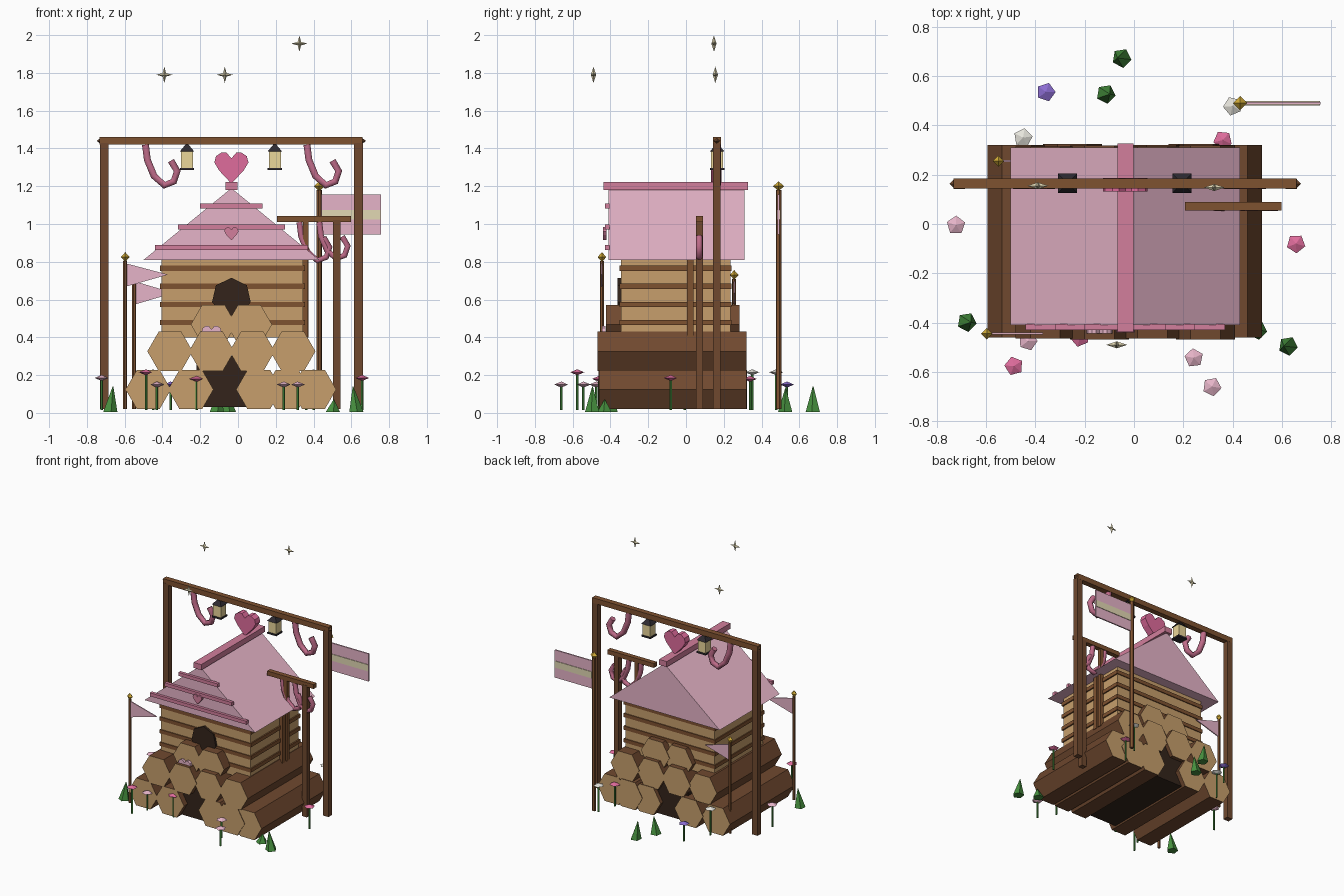
import bpy, bmesh, math
from mathutils import Vector, Matrix

if "Cube" in bpy.data.objects:
    bpy.data.objects.remove(bpy.data.objects["Cube"])


def mat(name, hexcol):
    m = bpy.data.materials.new(name)
    c = [int(hexcol[i:i + 2], 16) / 255 for i in (0, 2, 4)]
    m.diffuse_color = [((v + .055) / 1.055) ** 2.4 for v in c] + [1]
    m.use_nodes = True
    m.node_tree.nodes["Principled BSDF"].inputs["Base Color"].default_value = m.diffuse_color
    return m


BARK = mat("bark", "70492F")
BEAM = mat("beam", "7F5230")
TAN = mat("cut_wood", "C79F6C")
DARK = mat("dark_wood", "33241B")
IRON = mat("iron", "2E2A30")
ROSE = mat("rose", "E6B4C8")
PINK = mat("pink", "D27E9C")
HOT = mat("hot_pink", "DF6C9C")
CANE = mat("cane_pink", "C06C8A")
CREAM = mat("cream", "E2D8B4")
GLOW = mat("lantern_glow", "EBD79A")
GOLD = mat("gold", "D2AC38")
GREEN = mat("leaf", "47913F")
WHITE = mat("white_petal", "E6E4DC")
VIOLET = mat("violet_petal", "8B6CD0")


def add(name, bm, *mats):
    bmesh.ops.recalc_face_normals(bm, faces=bm.faces)
    me = bpy.data.meshes.new(name)
    bm.to_mesh(me)
    bm.free()
    for m in mats:
        me.materials.append(m)
    ob = bpy.data.objects.new(name, me)
    bpy.context.collection.objects.link(ob)
    return ob


def box(name, x0, x1, y0, y1, z0, z1, m):
    bm = bmesh.new()
    M = Matrix.Translation(((x0 + x1) / 2, (y0 + y1) / 2, (z0 + z1) / 2))
    bmesh.ops.create_cube(bm, size=1, matrix=M @ Matrix.Diagonal((x1 - x0, y1 - y0, z1 - z0, 1)))
    return add(name, bm, m)


def cone(name, x, y, z0, z1, r0, r1, n, m, lean=0):
    bm = bmesh.new()
    bmesh.ops.create_cone(bm, cap_ends=True, segments=n, radius1=r0, radius2=r1, depth=z1 - z0,
                          matrix=Matrix.Translation((x, y, (z0 + z1) / 2)) @ Matrix.Rotation(math.pi / 4, 4, 'Z'))
    for v in bm.verts:
        v.co.x += lean * (v.co.z - z0)
    return add(name, bm, m)


def prism(name, pts, y0, y1, *mats):
    """Extrude an (x, z) outline along y; end caps use the second material if given."""
    bm = bmesh.new()
    f = bm.faces.new([bm.verts.new((x, y0, z)) for x, z in pts])
    r = bmesh.ops.extrude_face_region(bm, geom=[f])
    bmesh.ops.translate(bm, vec=(0, y1 - y0, 0), verts=[v for v in r['geom'] if isinstance(v, bmesh.types.BMVert)])
    bm.normal_update()
    if len(mats) > 1:
        for f in bm.faces:
            f.material_index = int(abs(f.normal.y) > .9)
    return add(name, bm, *mats)


def ngon(x, z, r, n, a0=0):
    return [(x + r * math.cos(a0 + math.tau * i / n), z + r * math.sin(a0 + math.tau * i / n)) for i in range(n)]


def diamond(name, x, y, z, r, h, m, n=4, turn=0):
    bm = bmesh.new()
    top, bot = bm.verts.new((x, y, z + h)), bm.verts.new((x, y, z - h))
    ring = [bm.verts.new((x + r * math.cos(turn + math.tau * i / n), y + r * math.sin(turn + math.tau * i / n), z))
            for i in range(n)]
    for i in range(n):
        for p in (top, bot):
            bm.faces.new((ring[i], ring[(i + 1) % n], p))
    return add(name, bm, m)


def heart(name, x, y, z, s, t, m):
    half = [(0, -1), (.75, -.2), (1.05, .3), (.95, .68), (.6, .92), (.3, .9)]
    pts = half + [(0, .55)] + [(-a, b) for a, b in half[:0:-1]]
    prism(name, [(x + a * s, z + b * s) for a, b in pts], y - t / 2, y + t / 2, m)


# log pile, bark sides with pale cut ends
rows = [((-.475, -.25, .11, .26, .40), .124, -.46, .32),
        ((-.36, -.14, .075, .29), .326, -.465, .315),
        ((-.13, .06), .468, -.42, .28)]
for ri, (xs, z, y0, y1) in enumerate(rows):
    for i, x in enumerate(xs):
        j = .004 * (i % 2)
        prism(f"log_{ri + 1}_{i + 1}", ngon(x, z, .12, 6), y0 - j, y1 + j, BARK, TAN)
box("pile_core", -.22, .08, -.42, .29, .03, .3, DARK)

# cabin walls with raised plank strips
box("cabin_walls", -.405, .345, -.345, .235, .4, .815, TAN)
for i in range(4):
    z = .478 + .096 * i
    box(f"wall_strip_{i + 1}", -.412, .355, -.352, .242, z - .014, z + .014, BEAM)
box("corner_post", .34, .37, .005, .04, .4, .81, BEAM)
prism("round_doorway", ngon(-.035, .61, .105, 7, math.pi / 2), -.362, -.3, DARK)

# roof with ridge and gable trims
prism("roof", [(-.5, .81), (.43, .81), (-.035, 1.19)], -.41, .31, ROSE)
box("roof_ridge", -.067, -.003, -.437, .327, 1.18, 1.222, PINK)
for i, (w, z) in enumerate([(.405, .876), (.283, .985), (.165, 1.095)]):
    box(f"gable_trim_{i + 1}", -.035 - w, -.035 + w, -.43, -.405, z - .013, z + .013, PINK)
heart("gable_heart", -.035, -.43, .95, .036, .02, PINK)
heart("log_heart", -.14, -.435, .415, .05, .02, ROSE)
heart("roof_heart", -.035, .16, 1.3, .086, .055, HOT)

# tall gantry
for x in (-.708, .638):
    box("gantry_post", x - .023, x + .023, .142, .183, .02, 1.43, BARK)
    diamond("beam_peg", x + math.copysign(.02, x), .163, 1.44, .02, .015, BARK)
box("gantry_beam", -.732, .66, .143, .184, 1.42, 1.46, BEAM)

# small side gantry
box("side_post", .503, .543, .052, .09, .02, 1.02, BARK)
box("side_beam", .207, .598, .054, .09, 1.01, 1.043, BEAM)
box("side_brace", .345, .372, .055, .085, .4, 1.02, BEAM)

# hanging curled hooks
CURL = [(0, 0), (.01, -.08), (.045, -.165), (.1, -.215), (.15, -.195), (.168, -.14), (.135, -.085)]


def hook(name, x, y, z, s, r):
    cu = bpy.data.curves.new(name, 'CURVE')
    cu.dimensions = '3D'
    cu.bevel_depth, cu.bevel_resolution, cu.use_fill_caps = r, 1, True
    sp = cu.splines.new('POLY')
    sp.points.add(len(CURL) - 1)
    for p, (a, b) in zip(sp.points, CURL):
        p.co = (x + a * s, y, z + b * s, 1)
    cu.materials.append(CANE)
    bpy.context.collection.objects.link(bpy.data.objects.new(name, cu))


hook("beam_hook_left", -.49, .163, 1.42, 1, .021)
hook("beam_hook_right", .365, .163, 1.42, 1, .021)
hook("side_hook_inner", .325, .07, 1.01, .95, .018)
hook("side_hook_outer", .43, .07, 1.01, .9, .018)

# lanterns
for x in (-.27, .195):
    y = .165
    box("lantern_glass", x - .032, x + .032, y - .032, y + .032, 1.295, 1.385, GLOW)
    box("lantern_base", x - .038, x + .038, y - .038, y + .038, 1.285, 1.297, IRON)
    cone("lantern_cap", x, y, 1.383, 1.42, .055, .012, 4, IRON)

# flag poles with gold finials
for name, x, y, h in (("back_flag", .43, .49, 1.2), ("front_pennant", -.597, -.445, .825), ("side_pennant", -.55, .255, .73)):
    r = .015 if h > 1 else .011
    cone(name + "_pole", x, y, .02, h - .02, r, r, 6, BEAM)
    diamond(name + "_finial", x, y, h, .029 if h > 1 else .023, .026, GOLD)
box("back_flag_cloth", .443, .757, .485, .495, .945, 1.155, ROSE)
box("back_flag_stripe", .445, .755, .481, .499, 1.023, 1.073, CREAM)
prism("front_pennant_cloth", [(-.588, .79), (-.588, .67), (-.37, .732)], -.449, -.441, ROSE)
prism("side_pennant_cloth", [(-.542, .695), (-.542, .575), (-.34, .635)], .251, .259, ROSE)

# floating four-point sparkles
for x, y, z in ((-.39, .155, 1.79), (-.07, -.49, 1.79), (.325, .148, 1.955)):
    bm = bmesh.new()
    front, back = bm.verts.new((x, y - .014, z)), bm.verts.new((x, y + .014, z))
    ring = []
    for i in range(8):
        r = .013 if i % 2 else .043
        ring.append(bm.verts.new((x + r * math.cos(i * math.pi / 4), y, z + r * math.sin(i * math.pi / 4))))
    for i in range(8):
        for p in (front, back):
            bm.faces.new((ring[i], ring[(i + 1) % 8], p))
    add("sparkle", bm, CREAM)

# flowers around the base
flowers = [(-.357, .535, .15, VIOLET), (.4, .478, .215, WHITE), (-.45, .35, .215, WHITE), (.36, .34, .18, HOT),
           (-.722, -.005, .185, ROSE), (.657, -.08, .185, HOT), (.243, -.543, .15, ROSE), (.316, -.66, .15, ROSE),
           (-.487, -.576, .215, HOT), (-.43, -.475, .15, ROSE), (-.22, -.46, .18, HOT)]
for i, (x, y, z, m) in enumerate(flowers):
    cone("flower_stem", x, y, .015, z, .007, .007, 5, GREEN)
    diamond("flower_head", x, y, z, .039, .016, m, 5, i * .7)

# grass tufts
for i, (x, y, h) in enumerate([(-.114, .527, .13), (-.05, .673, .14), (-.678, -.398, .14), (.625, -.495, .14), (.5, -.43, .07)]):
    cone("grass_tuft", x, y, .005, h, .04, .002, 5, GREEN, .12 * (-1) ** i)
